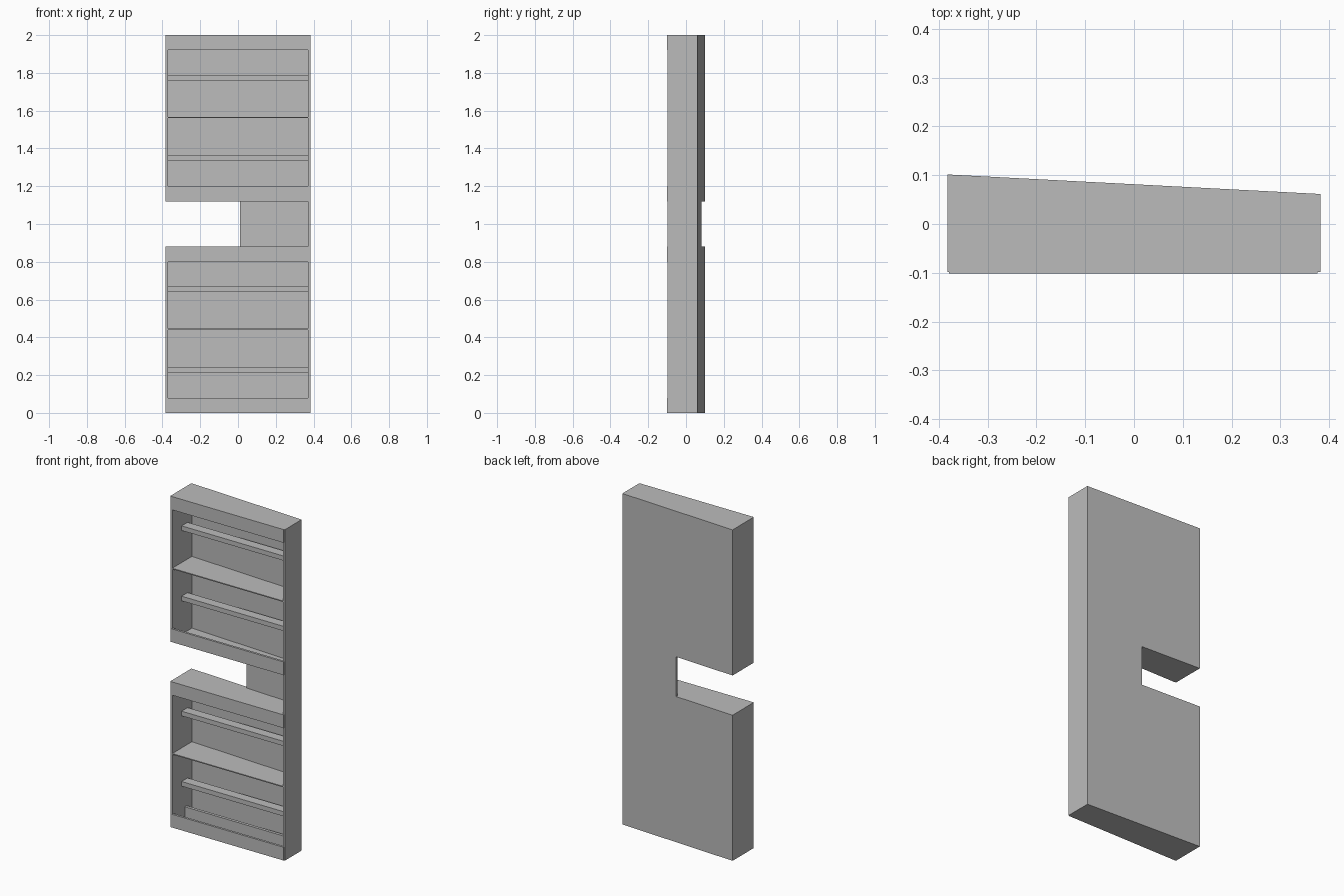
import bpy
import bmesh

cube = bpy.data.objects.get("Cube")
if cube:
    bpy.data.objects.remove(cube, do_unlink=True)

grey = bpy.data.materials.new("light_grey")
grey.use_nodes = True
colour = (0.5, 0.5, 0.5, 1)
grey.diffuse_color = colour
grey.node_tree.nodes["Principled BSDF"].inputs["Base Color"].default_value = colour

HALF = 0.3825      # half width
WALL = 0.0125      # board thickness
INNER = HALF - WALL
FRONT = -0.0985    # front edge of the carcass


def back(x, inset=0.0):
    """Depth of the slanted rear face at a given x."""
    return 0.0815 - 0.04 * x / (2 * HALF) - inset


def inside(x):
    return back(x, WALL)


def board(name, outline, near, far):
    """Board with an x-z outline; near and far are depths or functions of x."""
    def depth(d, x):
        return d(x) if callable(d) else d
    bm = bmesh.new()
    a = [bm.verts.new((x, depth(near, x), z)) for x, z in outline]
    b = [bm.verts.new((x, depth(far, x), z)) for x, z in outline]
    bm.faces.new(a)
    bm.faces.new(b[::-1])
    n = len(outline)
    for i in range(n):
        j = (i + 1) % n
        bm.faces.new((a[j], a[i], b[i], b[j]))
    bmesh.ops.recalc_face_normals(bm, faces=bm.faces)
    mesh = bpy.data.meshes.new(name)
    bm.to_mesh(mesh)
    bm.free()
    mesh.materials.append(grey)
    obj = bpy.data.objects.new(name, mesh)
    bpy.context.collection.objects.link(obj)
    return obj


def rect(x0, x1, z0, z1):
    return [(x0, z0), (x1, z0), (x1, z1), (x0, z1)]


# Slanted back panel with a side notch
NOTCH_X, NOTCH_LOW, NOTCH_HIGH = 0.01, 0.88, 1.12
board("back_panel",
      [(-HALF, 0), (HALF, 0), (HALF, 2), (-HALF, 2), (-HALF, NOTCH_HIGH),
       (NOTCH_X, NOTCH_HIGH), (NOTCH_X, NOTCH_LOW), (-HALF, NOTCH_LOW)],
      inside, back)

# Full-height wall on the narrow side
board("tall_side_wall", rect(INNER, HALF, 0, 2), FRONT, inside)

# Two open shelf sections
for label, bottom in (("lower", 0.0), ("upper", NOTCH_HIGH)):
    top = bottom + 0.88
    board(label + "_side_wall", rect(-HALF, -INNER, bottom, top), FRONT, inside)
    board(label + "_floor", rect(-INNER, INNER, bottom, bottom + WALL), FRONT, inside)
    board(label + "_ceiling", rect(-INNER, INNER, top - WALL, top), FRONT, inside)
    mid = bottom + 0.44
    board(label + "_shelf", rect(-INNER, INNER, mid, mid + 0.006), FRONT, inside)

    # Front lips along the top and bottom
    for place, z in (("bottom", bottom), ("top", top - 0.08)):
        board(f"{label}_{place}_lip", rect(-0.379, 0.376, z, z + 0.08), -0.1015, -0.088)

    # Narrow rails set back inside each bay
    for place, z in (("low", 0.215), ("high", 0.64)):
        z += bottom
        board(f"{label}_{place}_rail", rect(-INNER, INNER, z, z + 0.028), -0.01, 0.047)

# Kick board inside the lower section
board("lower_kick_board", rect(-INNER, INNER, WALL, 0.079), 0.02, 0.038)
